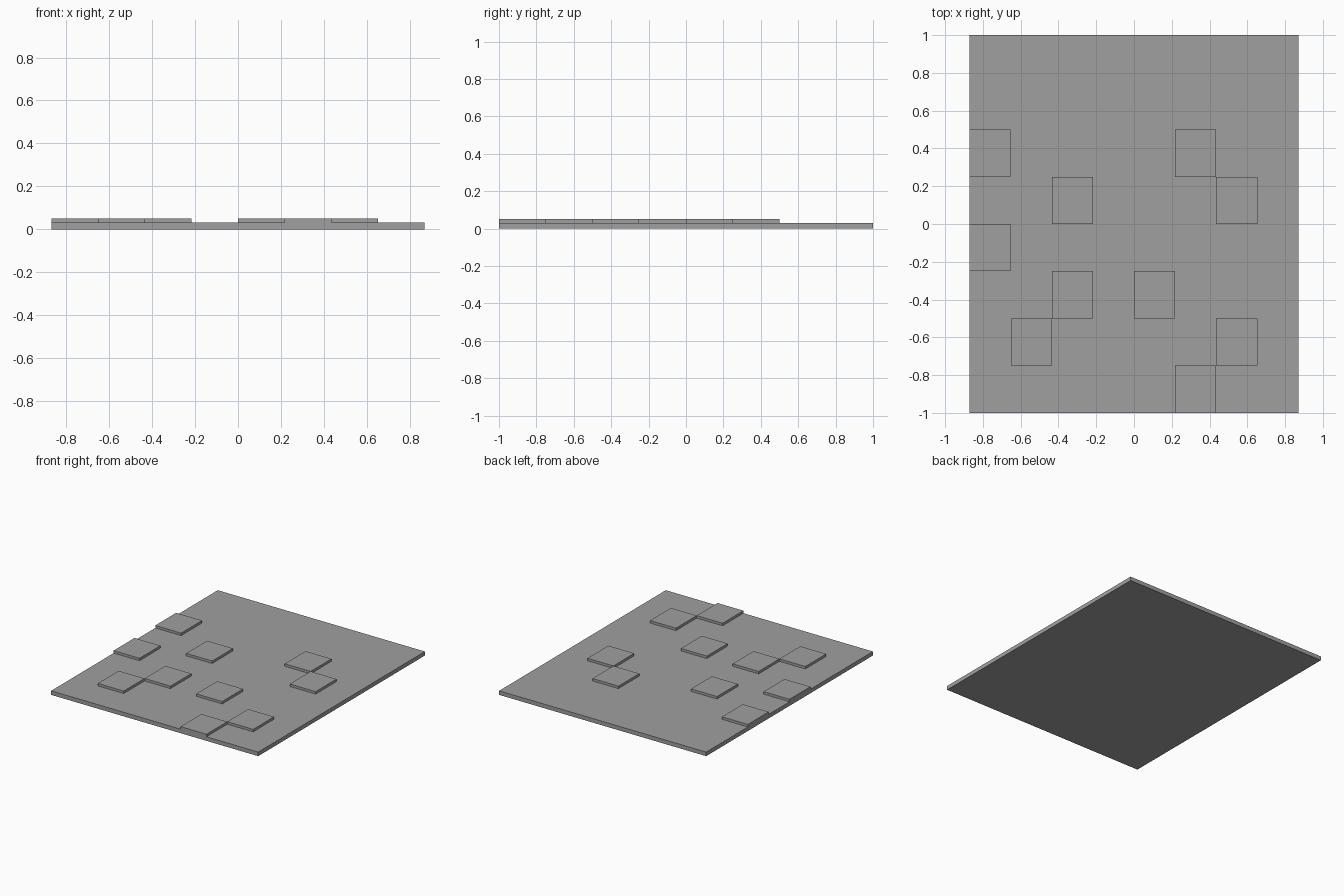
import bpy

cube = bpy.data.objects.get("Cube")
if cube:
    bpy.data.objects.remove(cube, do_unlink=True)

HALF_X, HALF_Y = 0.87, 1.0
BASE_TOP, TILE_TOP = 0.031, 0.05
CELL_X, CELL_Y = HALF_X / 4, HALF_Y / 4

grey = bpy.data.materials.new("grey")
grey.use_nodes = True
colour = (0.35, 0.35, 0.35, 1)
grey.diffuse_color = colour
grey.node_tree.nodes["Principled BSDF"].inputs["Base Color"].default_value = colour


def box(name, low, high):
    """Add a flat-shaded box between two opposite corners."""
    centre = [(a + b) / 2 for a, b in zip(low, high)]
    size = [b - a for a, b in zip(low, high)]
    bpy.ops.mesh.primitive_cube_add(size=1, location=centre)
    obj = bpy.context.object
    obj.name = name
    obj.scale = size
    bpy.ops.object.transform_apply(location=False, rotation=False, scale=True)
    obj.data.materials.append(grey)
    return obj


# Base slab
box("base_board", (-HALF_X, -HALF_Y, 0), (HALF_X, HALF_Y, BASE_TOP))

# Raised tiles on an eight by eight grid: columns used in each row, front first
tile_columns = [[5], [1, 6], [2, 4], [0], [2, 6], [0, 5]]
for row, columns in enumerate(tile_columns):
    for column in columns:
        x = -HALF_X + column * CELL_X
        y = -HALF_Y + row * CELL_Y
        box(f"raised_tile_row{row}_column{column}",
            (x, y, BASE_TOP), (x + CELL_X, y + CELL_Y, TILE_TOP))
